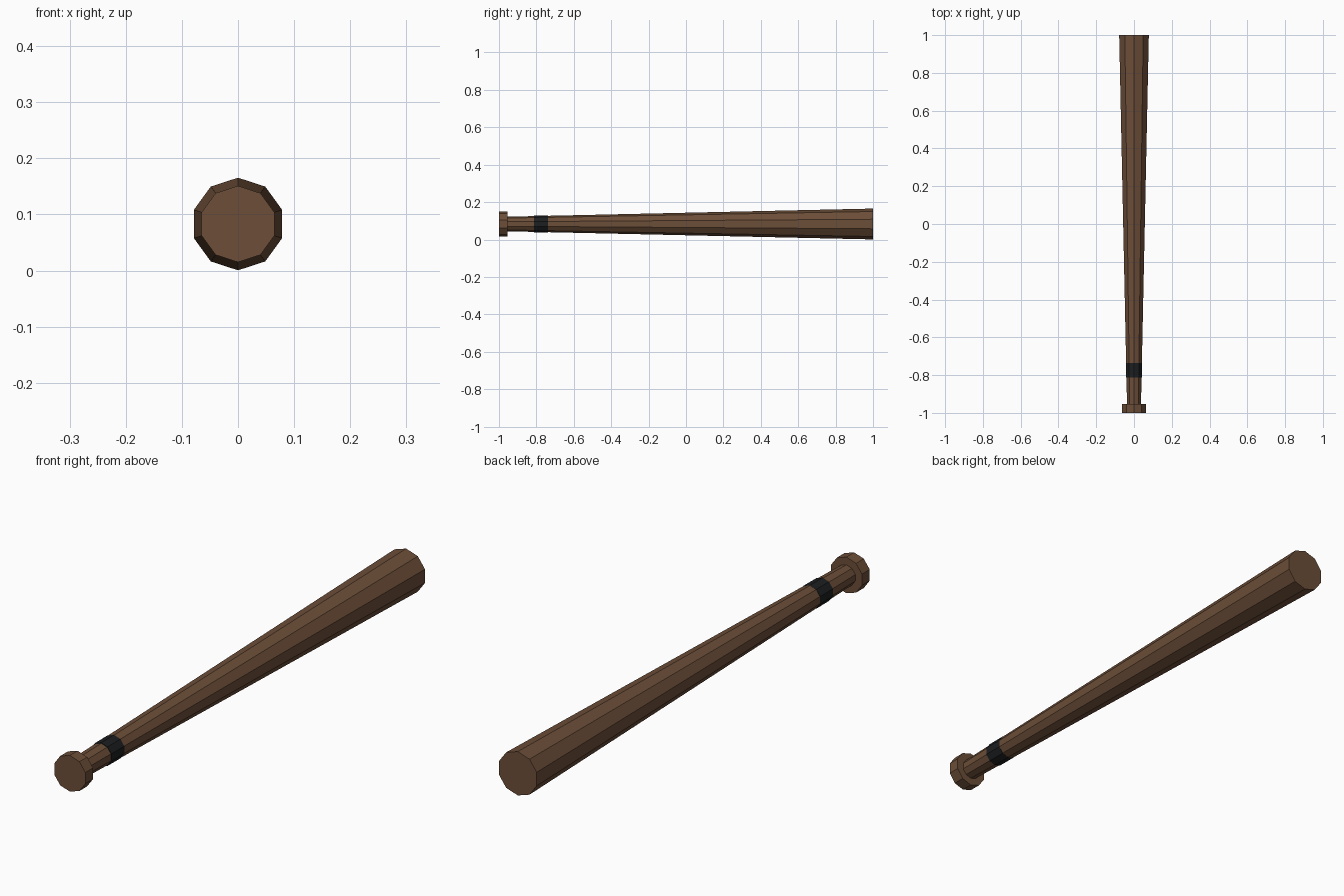
import bpy
import bmesh
from math import cos, sin, tau

SIDES = 10
AXIS_Z = 0.083

cube = bpy.data.objects.get("Cube")
if cube:
    bpy.data.objects.remove(cube, do_unlink=True)


def make_material(name, rgb):
    mat = bpy.data.materials.new(name)
    mat.use_nodes = True
    colour = (*rgb, 1.0)
    mat.diffuse_color = colour
    bsdf = next(n for n in mat.node_tree.nodes if n.type == 'BSDF_PRINCIPLED')
    bsdf.inputs["Base Color"].default_value = colour
    return mat


def lathe(name, profile, mat):
    """Closed ten-sided solid along y from (y, radius) pairs."""
    bm = bmesh.new()
    rings = []
    for y, r in profile:
        angles = [tau * i / SIDES for i in range(SIDES)]
        rings.append([bm.verts.new((r * sin(a), y, AXIS_Z + r * cos(a))) for a in angles])
    for near, far in zip(rings, rings[1:]):
        for i in range(SIDES):
            j = (i + 1) % SIDES
            bm.faces.new((near[i], near[j], far[j], far[i]))
    bm.faces.new(rings[0])
    bm.faces.new(rings[-1])
    bmesh.ops.recalc_face_normals(bm, faces=bm.faces[:])
    mesh = bpy.data.meshes.new(name)
    bm.to_mesh(mesh)
    bm.free()
    mesh.materials.append(mat)
    obj = bpy.data.objects.new(name, mesh)
    bpy.context.collection.objects.link(obj)
    return obj


wood = make_material("dark_wood", (0.15, 0.076, 0.04))
tape = make_material("black_tape", (0.012, 0.013, 0.014))

# Flat end knob, with the tapering handle and barrel in one piece
lathe("bat_body", [(-1.0, 0.068), (-0.954, 0.068), (-0.954, 0.05),
                   (-0.954, 0.039), (1.0, 0.0825)], wood)

# Thin wrap around the grip
lathe("grip_tape", [(-0.813, 0.0445), (-0.737, 0.0448)], tape)
